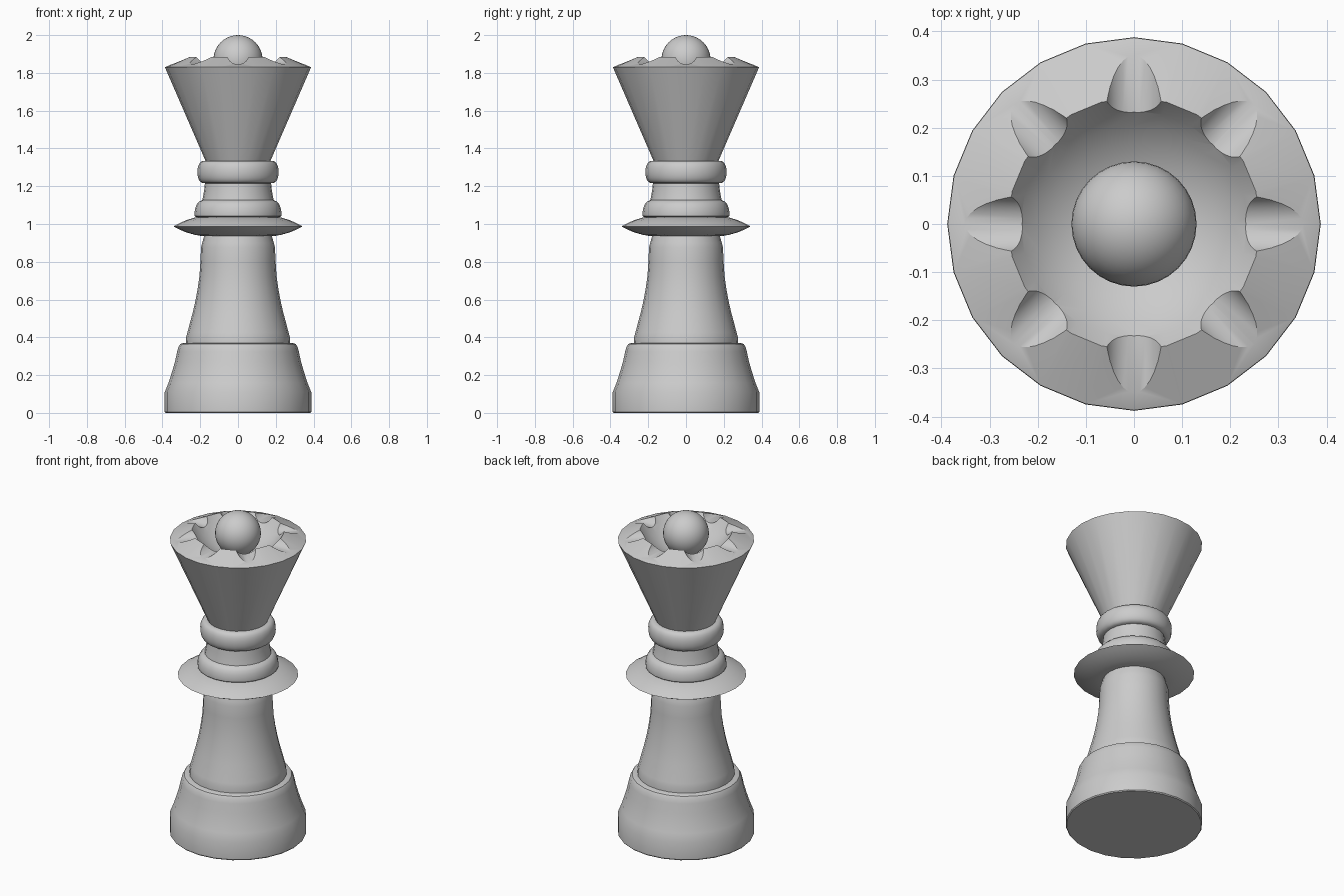
import bpy, bmesh, math
from mathutils import Matrix

if "Cube" in bpy.data.objects:
    bpy.data.objects.remove(bpy.data.objects["Cube"])

SIDES = 24


def finish(name, bm):
    bmesh.ops.recalc_face_normals(bm, faces=bm.faces)
    me = bpy.data.meshes.new(name)
    bm.to_mesh(me)
    bm.free()
    ob = bpy.data.objects.new(name, me)
    bpy.context.collection.objects.link(ob)
    return ob


def smooth(ob, angle=35):
    bpy.ops.object.select_all(action='DESELECT')
    ob.select_set(True)
    bpy.context.view_layer.objects.active = ob
    bpy.ops.object.shade_smooth_by_angle(angle=math.radians(angle))


def lathe(name, profile):
    """Turn (radius, z) points around z; both ends close on the axis."""
    bm = bmesh.new()
    rings = []
    for r, z in profile:
        if r == 0:
            rings.append([bm.verts.new((0, 0, z))] * SIDES)
        else:
            rings.append([bm.verts.new((r * math.cos(2 * math.pi * i / SIDES),
                                        r * math.sin(2 * math.pi * i / SIDES), z))
                          for i in range(SIDES)])
    for a, b in zip(rings, rings[1:]):
        for i in range(SIDES):
            j = (i + 1) % SIDES
            bm.faces.new(list(dict.fromkeys((a[i], a[j], b[j], b[i]))))
    return finish(name, bm)


# Base
smooth(lathe("base", [(0, 0), (.383, 0), (.388, .006), (.388, .11), (.368, .16), (.35, .215),
                      (.334, .27), (.322, .325), (.315, .35), (.306, .364), (.29, .37), (0, .37)]))

# Shaft
smooth(lathe("shaft", [(0, .36), (.276, .36), (.275, .4), (.268, .425), (.255, .475), (.24, .53),
                       (.226, .59), (.214, .655), (.204, .725), (.199, .8), (.196, .875),
                       (.19, .9), (.178, .94), (0, .94)]))

# Wide collar disc
smooth(lathe("collar_disc", [(0, .936), (.19, .936), (.23, .943), (.275, .956), (.315, .973),
                             (.342, .987), (.315, 1.002), (.275, 1.02), (.23, 1.034),
                             (.19, 1.04), (0, 1.04)]))

# Lower ring, with rounded shoulders
smooth(lathe("lower_ring", [(0, 1.037), (.222, 1.037), (.23, 1.043), (.231, 1.058), (.226, 1.085),
                            (.218, 1.105), (.205, 1.12), (.187, 1.127), (0, 1.127)]))

# Neck
smooth(lathe("neck", [(0, 1.12), (.19, 1.12), (.185, 1.145), (.179, 1.18), (.175, 1.22), (0, 1.22)]))

# Upper ring
ring = [(.168 + .047 * max(0, math.cos(t)) ** .6, 1.275 + .06 * math.sin(t))
        for t in (math.radians(-90 + 15 * i) for i in range(13))]
smooth(lathe("upper_ring", [(0, 1.215)] + ring + [(0, 1.335)]))

# Crown with a spherical bowl in the top
bowl = [(r, 2.05 - math.sqrt(.31 ** 2 - r * r)) for r in (.262, .235, .205, .17, .13, .09, .045, 0)]
crown = lathe("crown", [(0, 1.325), (.168, 1.325), (.387, 1.83)] + bowl)

# Eight round notches cut across the rim
bm = bmesh.new()
for k in range(8):
    m = (Matrix.Rotation(k * math.pi / 4, 4, 'Z') @ Matrix.Translation((.31, 0, 1.905))
         @ Matrix.Rotation(math.pi / 2, 4, 'Y'))
    bmesh.ops.create_cone(bm, cap_ends=True, segments=32, radius1=.06, radius2=.06,
                          depth=.31, matrix=m)
cutter = finish("notch_cutter", bm)
cutter.hide_render = True
mod = crown.modifiers.new("notches", 'BOOLEAN')
mod.operation = 'DIFFERENCE'
mod.solver = 'EXACT'
mod.object = cutter
bpy.context.view_layer.objects.active = crown
bpy.ops.object.modifier_apply(modifier=mod.name)
bpy.data.objects.remove(cutter)
smooth(crown, 30)

# Ball resting in the bowl
bm = bmesh.new()
bmesh.ops.create_uvsphere(bm, u_segments=32, v_segments=20, radius=.13,
                          matrix=Matrix.Translation((0, 0, 1.87)))
smooth(finish("top_ball", bm))
